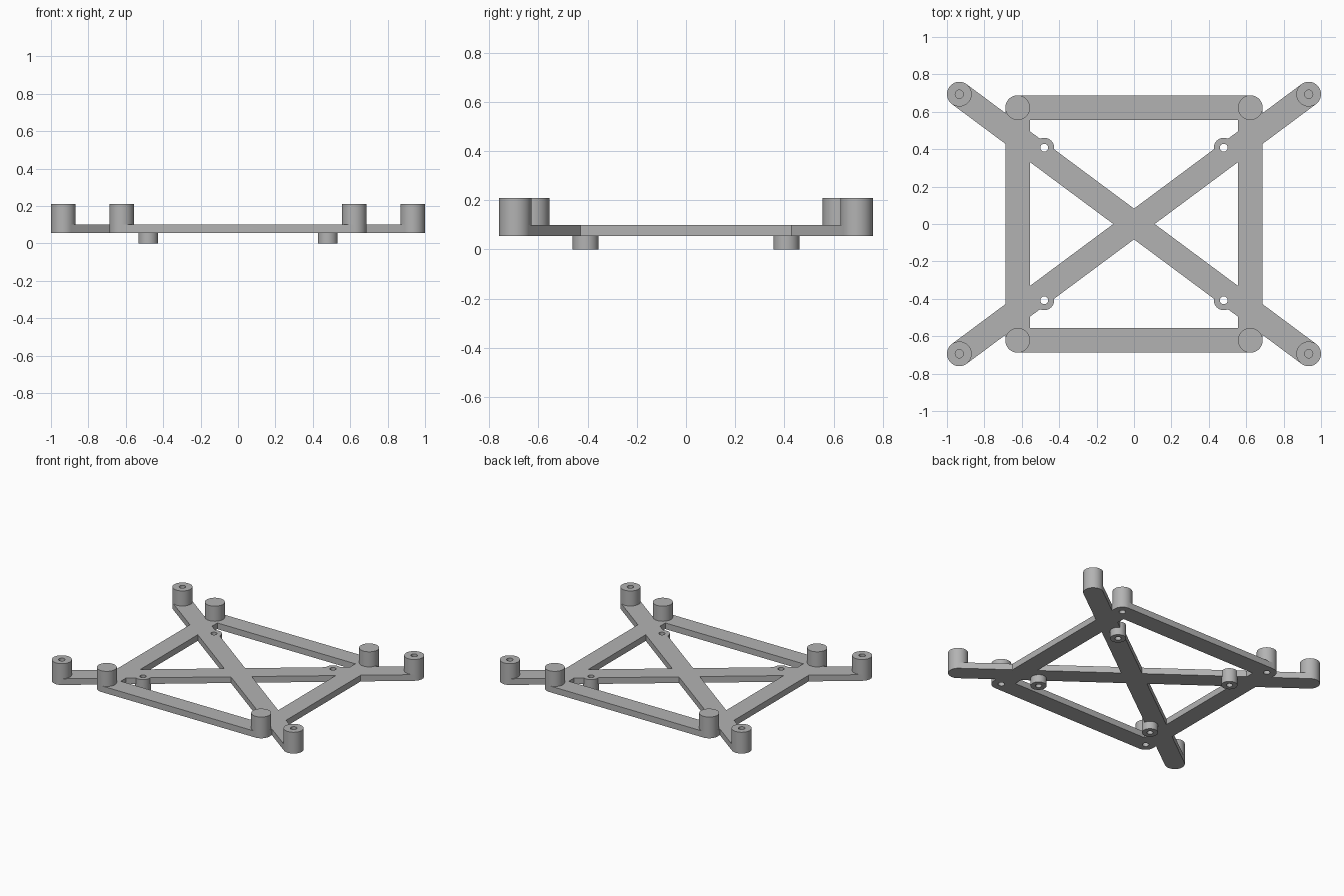
import bpy
from math import atan2, cos, sin, hypot, pi

cube = bpy.data.objects.get("Cube")
if cube:
    bpy.data.objects.remove(cube, do_unlink=True)

# Main sizes
BOTTOM, DECK, TOP = 0.055, 0.10, 0.21
R = 0.066
OUTER = (0.934, 0.694)
INNER = (0.622, 0.622)
FOOT = (0.48, 0.408)
CORNERS = [(sx, sy) for sx in (1, -1) for sy in (1, -1)]

grey = bpy.data.materials.new("Plain Grey")
grey.use_nodes = True
colour = (0.45, 0.45, 0.45, 1)
grey.diffuse_color = colour
grey.node_tree.nodes["Principled BSDF"].inputs["Base Color"].default_value = colour


def prism(name, outline, z0, z1):
    """Extrude a counter-clockwise outline between two heights."""
    n = len(outline)
    verts = [(x, y, z) for z in (z0, z1) for x, y in outline]
    faces = [list(range(n))[::-1], list(range(n, 2 * n))]
    faces += [[i, (i + 1) % n, (i + 1) % n + n, i + n] for i in range(n)]
    mesh = bpy.data.meshes.new(name)
    mesh.from_pydata(verts, [], faces)
    mesh.materials.append(grey)
    obj = bpy.data.objects.new(name, mesh)
    bpy.context.collection.objects.link(obj)
    return obj


def cylinder(name, x, y, r, z0, z1, n=48):
    ring = [(x + r * cos(2 * pi * i / n), y + r * sin(2 * pi * i / n)) for i in range(n)]
    return prism(name, ring, z0, z1)


def bar(name, a, b):
    """Flat bar of the deck thickness running from a to b."""
    length = hypot(b[0] - a[0], b[1] - a[1])
    dx, dy = (b[0] - a[0]) / length * R, (b[1] - a[1]) / length * R
    outline = [(a[0] + dy, a[1] - dx), (b[0] + dy, b[1] - dx),
               (b[0] - dy, b[1] + dx), (a[0] - dy, a[1] + dx)]
    return prism(name, outline, BOTTOM, DECK)


def combine(target, part, operation):
    mod = target.modifiers.new(part.name, "BOOLEAN")
    mod.operation, mod.solver, mod.object = operation, "EXACT", part
    bpy.context.view_layer.objects.active = target
    bpy.ops.object.modifier_apply(modifier=mod.name)
    bpy.data.objects.remove(part, do_unlink=True)


# Crossed diagonal arms
ox, oy = OUTER
frame = bar("mounting_frame", (-ox, -oy), (ox, oy))
solids = [bar("diagonal_arm", (-ox, oy), (ox, -oy))]

# Square of rails
ix, iy = INNER
for s in (1, -1):
    solids.append(bar("side_rail", (s * ix, -iy), (s * ix, iy)))
    solids.append(bar("cross_rail", (-ix, s * iy), (ix, s * iy)))

# Posts and feet at each corner, with their screw holes
holes = []
for sx, sy in CORNERS:
    solids.append(cylinder("outer_post", sx * ox, sy * oy, R, BOTTOM, TOP))
    solids.append(cylinder("inner_post", sx * ix, sy * iy, R, BOTTOM, TOP))
    fx, fy = sx * FOOT[0], sy * FOOT[1]
    solids.append(cylinder("foot", fx, fy, 0.053, 0, DECK))
    holes.append(cylinder("outer_hole", sx * ox, sy * oy, 0.022, DECK, TOP + 0.05, 24))
    holes.append(cylinder("inner_hole", sx * ix, sy * iy, 0.022, 0, 0.165, 24))
    holes.append(cylinder("foot_hole", fx, fy, 0.021, -0.05, TOP, 24))

for part in solids:
    combine(frame, part, "UNION")
for cutter in holes:
    cutter.hide_render = True
    combine(frame, cutter, "DIFFERENCE")

# Smooth round walls, crisp edges
bpy.ops.object.select_all(action="DESELECT")
frame.select_set(True)
bpy.context.view_layer.objects.active = frame
bpy.ops.object.shade_smooth_by_angle(angle=pi / 6)
